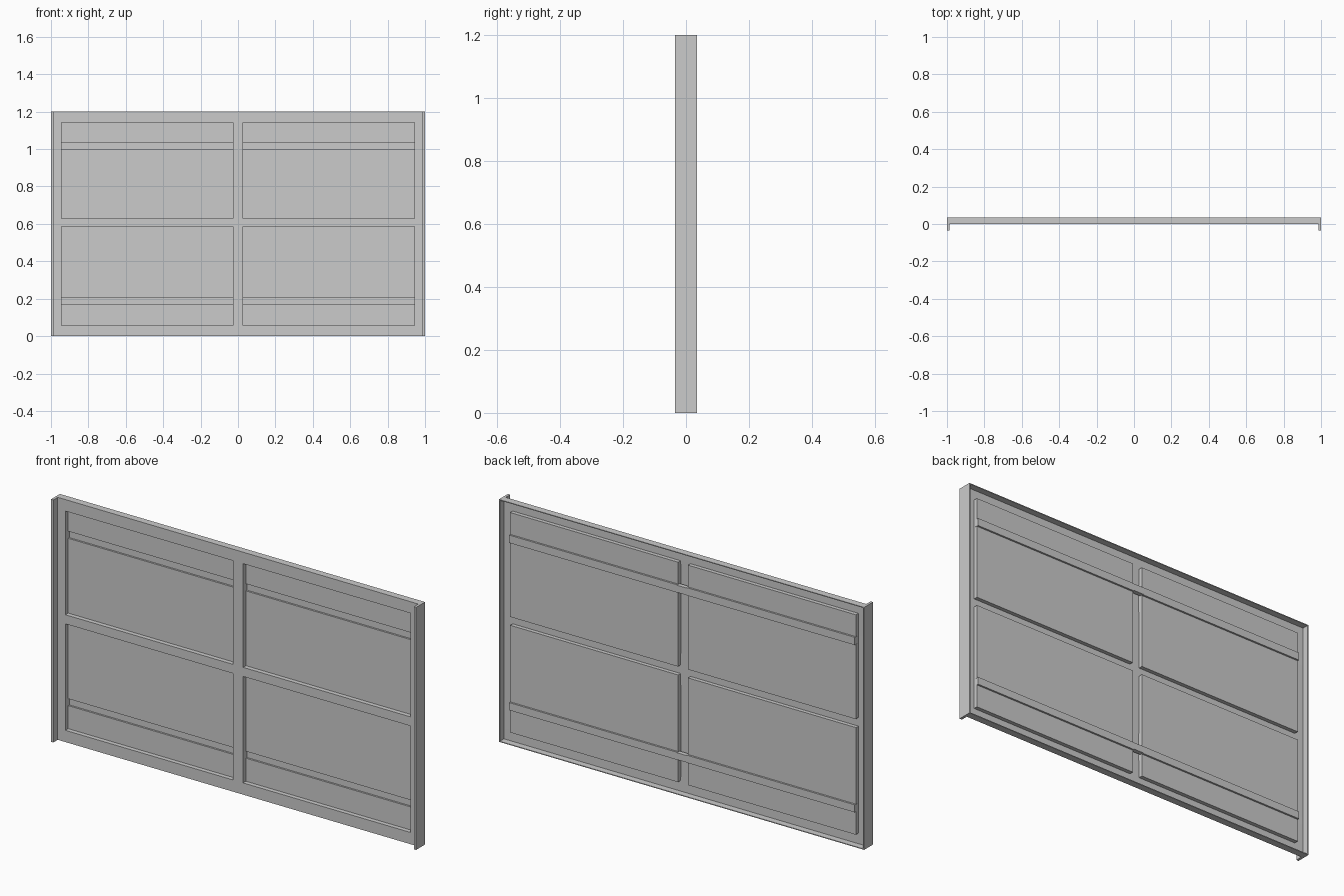
import bpy, bmesh

if "Cube" in bpy.data.objects:
    bpy.data.objects.remove(bpy.data.objects["Cube"])

PANEL, BEAD = 0.022, 0.031      # pressed depths behind the front face
T = 0.003                       # sheet thickness


def box(name, x0, x1, y0, y1, z0, z1):
    bm = bmesh.new()
    bmesh.ops.create_cube(bm, size=1)
    for v in bm.verts:
        v.co.x = (x0 + x1) / 2 + v.co.x * (x1 - x0)
        v.co.y = (y0 + y1) / 2 + v.co.y * (y1 - y0)
        v.co.z = (z0 + z1) / 2 + v.co.z * (z1 - z0)
    return finish(name, bm)


def finish(name, bm):
    me = bpy.data.meshes.new(name)
    bm.to_mesh(me)
    bm.free()
    ob = bpy.data.objects.new(name, me)
    bpy.context.collection.objects.link(ob)
    return ob


# Pressed sheet: a grid of cells, each at its own depth, joined by walls
xs = [-1, -0.945, -0.028, 0.028, 0.945, 1]
zs = [0, 0.058, 0.172, 0.206, 0.585, 0.63, 1.0, 1.035, 1.143, 1.2]


def depth(i, j):
    if i in (0, 2, 4) or j in (0, 4, 8):
        return 0.0
    return BEAD if j in (2, 6) else PANEL


bm = bmesh.new()


def quad(*pts):
    bm.faces.new([bm.verts.new(p) for p in pts])


nx, nz = len(xs) - 1, len(zs) - 1
for i in range(nx):
    for j in range(nz):
        d = depth(i, j)
        a, b, c, e = xs[i], xs[i + 1], zs[j], zs[j + 1]
        quad((a, d, c), (b, d, c), (b, d, e), (a, d, e))
        if i < nx - 1 and depth(i + 1, j) != d:
            k = depth(i + 1, j)
            quad((b, d, c), (b, k, c), (b, k, e), (b, d, e))
        if j < nz - 1 and depth(i, j + 1) != d:
            k = depth(i, j + 1)
            quad((a, d, e), (b, d, e), (b, k, e), (a, k, e))
bmesh.ops.remove_doubles(bm, verts=bm.verts, dist=1e-5)
bmesh.ops.recalc_face_normals(bm, faces=bm.faces)
bm.faces.ensure_lookup_table()
if bm.faces[0].normal.y > 0:
    bmesh.ops.reverse_faces(bm, faces=bm.faces)
sheet = finish("pressed_sheet", bm)
mod = sheet.modifiers.new("thickness", 'SOLIDIFY')
mod.thickness, mod.offset = T, -1

# Stiffener bridges carry the beads across the centre divider
for n, j in (("lower", 2), ("upper", 6)):
    box(n + "_bead_bridge", xs[2], xs[3], PANEL - 0.01, BEAD + T, zs[j], zs[j + 1])

# Rearward flanges along the top and bottom edges
box("bottom_flange", -1, 1, 0, 0.035, 0, 0.004)
box("top_flange", -1, 1, 0, 0.035, 1.196, 1.2)

# Side flanges with thicker lips projecting to the front
for n, s in (("left", -1), ("right", 1)):
    for part, t, y0, y1 in (("side_flange", 0.005, 0, 0.035), ("front_lip", 0.013, -0.035, 0)):
        box(n + "_" + part, min(s, s * (1 - t)), max(s, s * (1 - t)), y0, y1, 0, 1.2)
